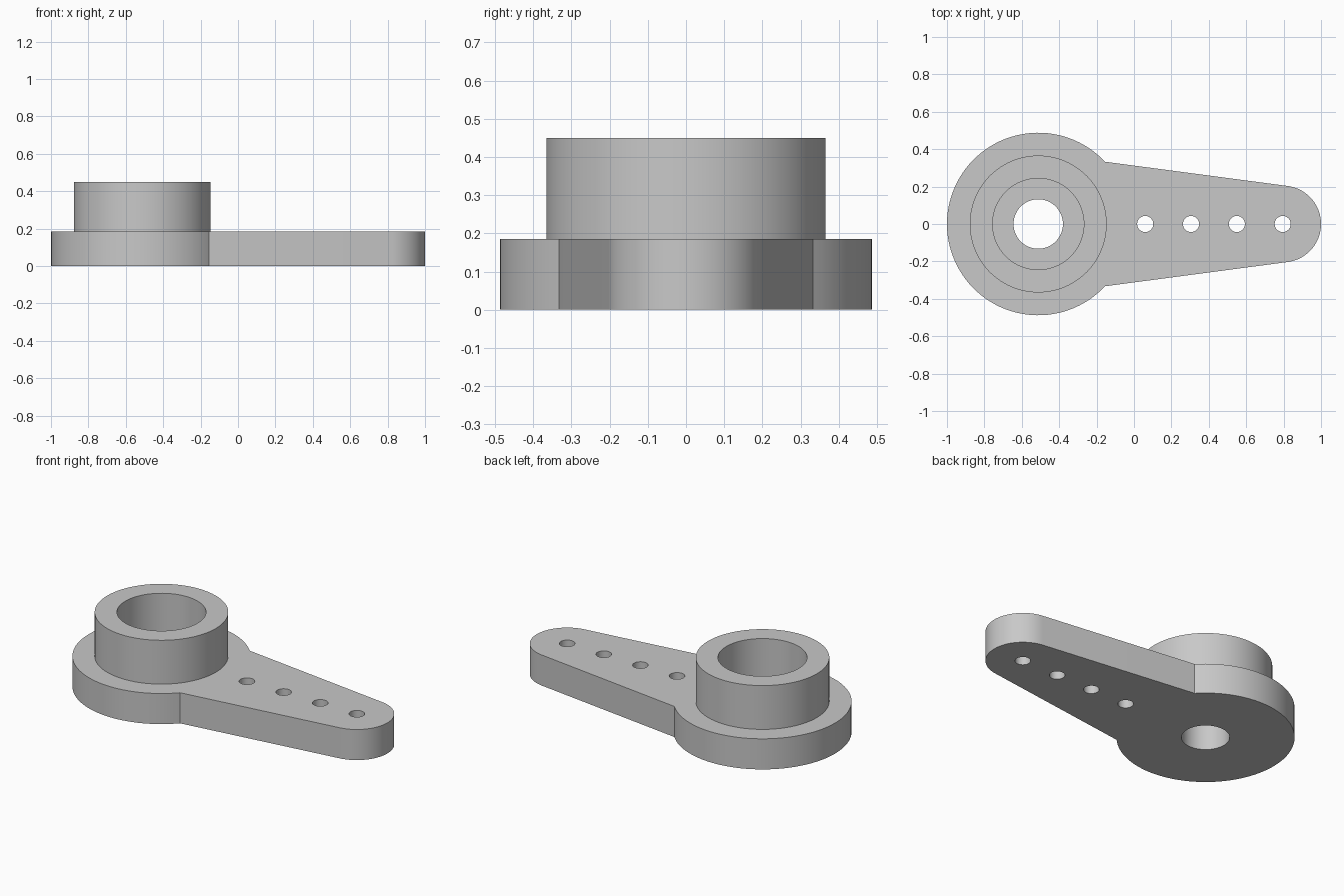
import bpy, bmesh
from math import pi, cos, sin, atan2, radians

cube = bpy.data.objects.get("Cube")
if cube:
    bpy.data.objects.remove(cube, do_unlink=True)

HUB_X, HUB_R = -0.512, 0.488
TIP_X, TIP_R = 0.795, 0.205
PLATE_Z, BOSS_Z = 0.185, 0.45
BOSS_R, BORE_R, SHAFT_R = 0.366, 0.244, 0.132
SEGMENTS = 96

gray = bpy.data.materials.new("light_gray")
gray.use_nodes = True
gray.diffuse_color = (0.58, 0.58, 0.58, 1)
gray.node_tree.nodes["Principled BSDF"].inputs["Base Color"].default_value = gray.diffuse_color


def arc(cx, r, start, end, n):
    angles = [start + (end - start) * i / n for i in range(n + 1)]
    return [(cx + r * cos(a), r * sin(a)) for a in angles]


def add_object(name, bm):
    bmesh.ops.recalc_face_normals(bm, faces=bm.faces)
    mesh = bpy.data.meshes.new(name)
    bm.to_mesh(mesh)
    bm.free()
    mesh.materials.append(gray)
    ob = bpy.data.objects.new(name, mesh)
    bpy.context.collection.objects.link(ob)
    return ob


def prism(bm, outline, z0, z1):
    face = bm.faces.new([bm.verts.new((x, y, z0)) for x, y in outline])
    grown = bmesh.ops.extrude_face_region(bm, geom=[face])["geom"]
    verts = [g for g in grown if isinstance(g, bmesh.types.BMVert)]
    bmesh.ops.translate(bm, verts=verts, vec=(0, 0, z1 - z0))


# Arm plate: round hub end, straight tapering sides, round tip
neck = atan2(0.333, 0.357)
tangent = radians(82.5)
outline = arc(HUB_X, HUB_R, neck, 2 * pi - neck, 80)
outline += arc(TIP_X, TIP_R, -tangent, tangent, 44)
bm = bmesh.new()
prism(bm, outline, 0, PLATE_Z)
plate = add_object("arm_plate", bm)

# Shaft hole and row of linkage holes
bm = bmesh.new()
holes = [(HUB_X, SHAFT_R, SEGMENTS)] + [(0.06 + 0.245 * i, 0.043, 48) for i in range(4)]
for x, r, n in holes:
    prism(bm, arc(x, r, 0, 2 * pi, n)[:-1], -0.1, PLATE_Z + 0.1)
cutter = add_object("hole_cutter", bm)
cutter.hide_render = True
cut = plate.modifiers.new("holes", "BOOLEAN")
cut.operation = "DIFFERENCE"
cut.solver = "EXACT"
cut.object = cutter
bpy.context.view_layer.objects.active = plate
bpy.ops.object.modifier_apply(modifier=cut.name)
bpy.data.objects.remove(cutter, do_unlink=True)

# Raised collar: a lathed tube standing on the hub
bm = bmesh.new()
profile = [(BOSS_R, PLATE_Z), (BOSS_R, BOSS_Z), (BORE_R, BOSS_Z), (BORE_R, PLATE_Z)]
rings = [[bm.verts.new((x, y, z)) for x, y in arc(HUB_X, r, 0, 2 * pi, SEGMENTS)[:-1]]
         for r, z in profile]
for low, high in zip(rings, rings[1:]):
    for i in range(SEGMENTS):
        j = (i + 1) % SEGMENTS
        bm.faces.new((low[i], low[j], high[j], high[i]))
collar = add_object("hub_collar", bm)

# Smooth round walls, crisp rims
for ob in (plate, collar):
    bpy.ops.object.select_all(action="DESELECT")
    ob.select_set(True)
    bpy.context.view_layer.objects.active = ob
    bpy.ops.object.shade_smooth_by_angle(angle=radians(30))
